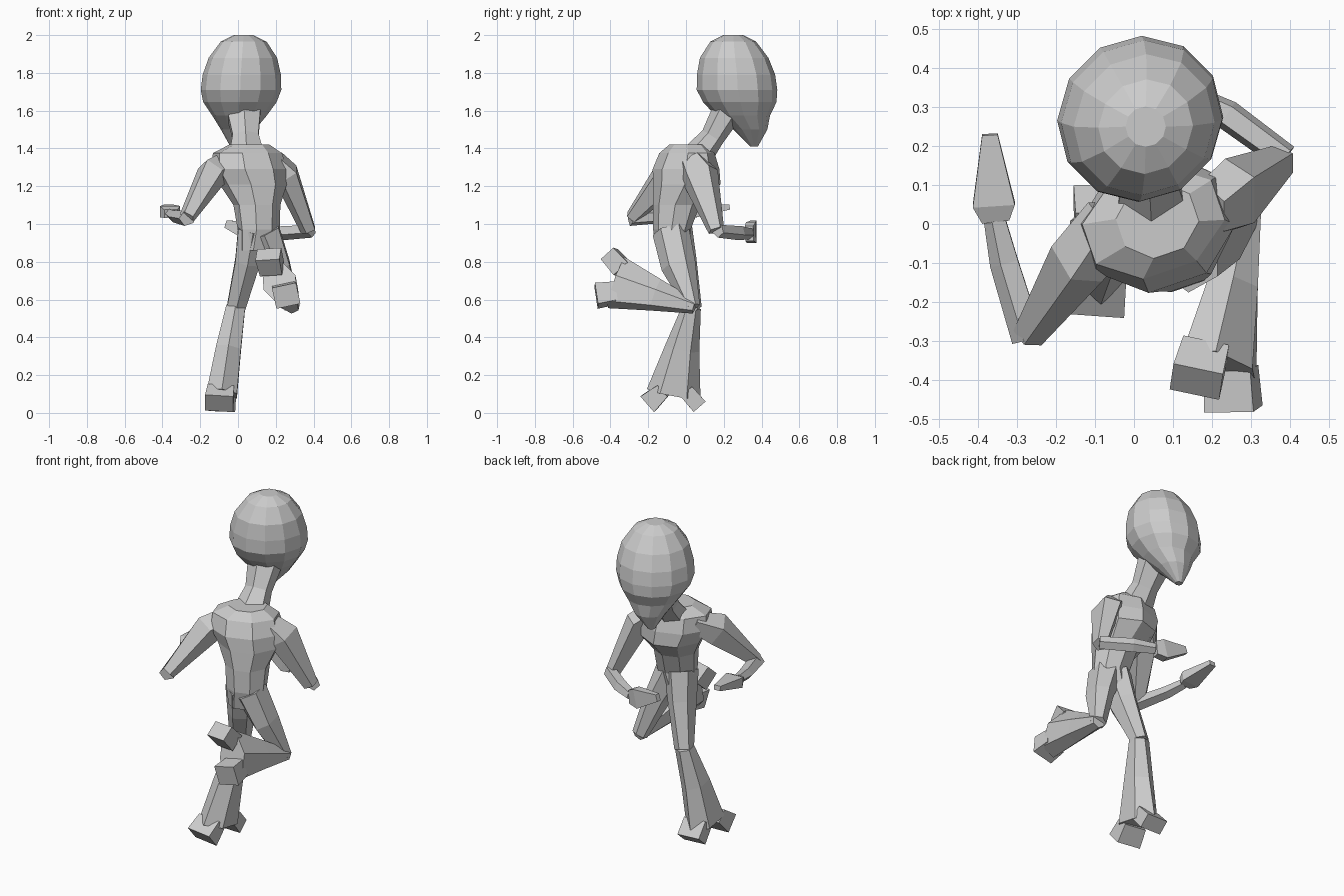
import bpy, bmesh, math
from mathutils import Vector


def skin(name, rings):
    """Bridge equal-sized rings of points into a closed flat-faced part."""
    bm = bmesh.new()
    rows = [[bm.verts.new(p) for p in r] for r in rings]
    n = len(rows[0])
    for a, b in zip(rows, rows[1:]):
        for i in range(n):
            j = (i + 1) % n
            bm.faces.new((a[i], a[j], b[j], b[i]))
    bm.faces.new(rows[0][::-1])
    bm.faces.new(rows[-1])
    bmesh.ops.recalc_face_normals(bm, faces=bm.faces)
    me = bpy.data.meshes.new(name)
    bm.to_mesh(me)
    bm.free()
    ob = bpy.data.objects.new(name, me)
    bpy.context.collection.objects.link(ob)
    return ob


def ring(c, u, v, n):
    k = 1 / math.cos(math.pi / n)
    angles = [(i + 0.5) * math.tau / n for i in range(n)]
    return [c + u * math.cos(t) * k + v * math.sin(t) * k for t in angles]


def stack(name, rows, n, yaw=0):
    """Level rings: z, centre x, centre y, half width, half depth."""
    u = Vector((math.cos(yaw), math.sin(yaw), 0))
    v = Vector((-u.y, u.x, 0))
    return skin(name, [ring(Vector((x, y, z)), u * a, v * b, n) for z, x, y, a, b in rows])


def limb(name, rows, n=5, hint=(1, 0, 0)):
    """Rings across a path: x, y, z, half size along hint, half size across."""
    pts = [Vector(r[:3]) for r in rows]
    out = []
    for i, r in enumerate(rows):
        t = (pts[min(i + 1, len(pts) - 1)] - pts[max(i - 1, 0)]).normalized()
        h = Vector(hint)
        u = (h - t * h.dot(t)).normalized()
        out.append(ring(pts[i], u * r[3], t.cross(u) * r[4], n))
    return skin(name, out)


# head, narrowing to a forward chin
stack("head", [
    (2.00, .03, .25, .05, .05), (1.965, .03, .25, .115, .12),
    (1.88, .026, .255, .17, .18), (1.79, .02, .265, .195, .205),
    (1.71, .016, .27, .202, .21), (1.645, .01, .285, .185, .19),
    (1.575, .008, .30, .135, .145), (1.50, 0, .34, .085, .09),
    (1.41, -.02, .36, .02, .02)], 12, -math.pi / 4)

# neck leaning forward
limb("neck", [(.045, .06, 1.36, .09, .07), (.04, .14, 1.46, .068, .055),
              (.03, .22, 1.60, .09, .07)], 6)

# twisted torso
stack("torso", [
    (1.42, .06, .01, .10, .09), (1.375, .05, .005, .175, .13),
    (1.29, .06, 0, .19, .16), (1.21, .08, .005, .165, .165),
    (1.10, .10, -.05, .115, .115), (.97, .11, -.075, .105, .09),
    (.86, .085, -.07, .075, .08)], 8, .33)

# arm swinging back
limb("left_upper_arm", [(-.05, .01, 1.325, .07, .05), (-.14, -.085, 1.265, .066, .08),
                        (-.27, -.285, 1.035, .035, .032)])
limb("left_forearm", [(-.27, -.295, 1.03, .036, .034), (-.33, -.10, 1.04, .033, .027),
                      (-.355, .01, 1.055, .025, .022)])
limb("left_hand", [(-.355, .01, 1.055, .035, .022), (-.36, .05, 1.065, .054, .03),
                   (-.37, .23, 1.09, .02, .014)], 4)

# arm swinging forward
limb("right_upper_arm", [(.19, .04, 1.32, .06, .06), (.255, .07, 1.265, .06, .085),
                         (.375, .16, .965, .035, .036)])
limb("right_forearm", [(.39, .17, .965, .03, .03), (.24, .28, .955, .033, .033),
                       (.13, .335, .95, .025, .025)], 5, (0, 0, 1))
limb("right_hand", [(.13, .335, .95, .04, .022), (.08, .345, .955, .056, .026),
                    (-.065, .36, 1.0, .02, .014)], 4, (0, 0, 1))

# standing leg with flared shin
limb("standing_thigh", [(.08, -.07, .97, .08, .09), (.05, -.035, .80, .065, .08),
                        (-.012, .035, .55, .048, .043)], 6)
limb("standing_shin", [(-.012, .03, .56, .05, .043), (-.05, -.02, .34, .066, .08),
                       (-.085, -.065, .10, .08, .125)], 6)
limb("standing_toe", [(-.08, 0, .115, .07, .04), (-.085, .07, .035, .07, .042)], 4)
limb("standing_heel", [(-.09, -.12, .12, .07, .04), (-.1, -.2, .05, .075, .055)], 4)

# raised leg, bent back at the knee
limb("raised_thigh", [(.14, -.08, .96, .08, .085), (.215, -.04, .78, .06, .08),
                      (.285, .035, .56, .04, .035)], 6)
tilt = (-.08, .08, .18)
limb("raised_shin", [(.29, .045, .56, .03, .035), (.255, -.16, .625, .08, .06),
                     (.22, -.37, .69, .135, .08)], 6, tilt)
limb("raised_toe", [(.18, -.335, .76, .06, .05), (.16, -.405, .84, .065, .045)], 4, (1, -.15, 0))
limb("raised_heel", [(.25, -.37, .635, .06, .05), (.255, -.475, .62, .065, .057)], 4, (1, -.1, .2))
